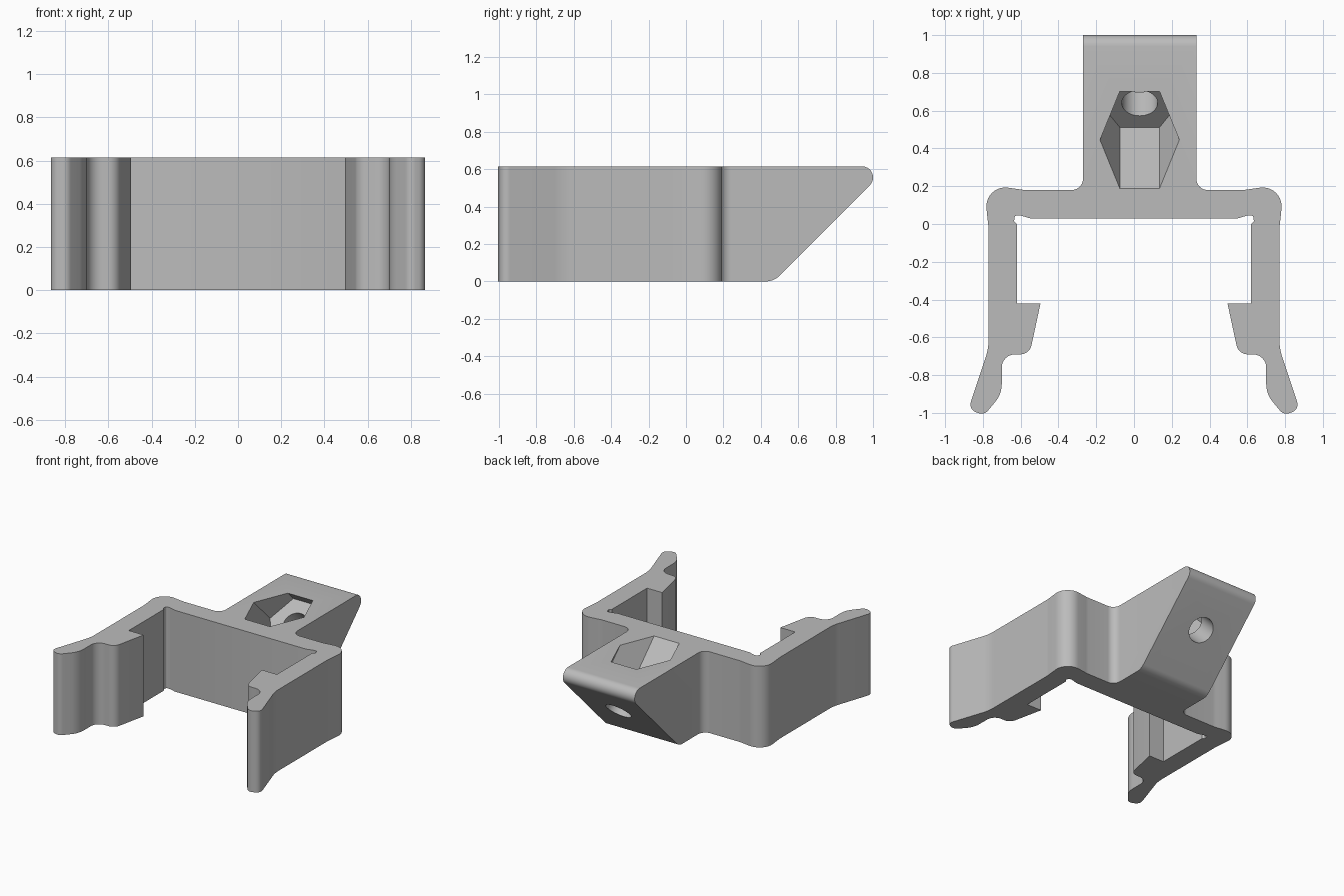
import bpy, bmesh, math
from mathutils import Matrix, Vector

default = bpy.data.objects.get("Cube")
if default:
    bpy.data.objects.remove(default, do_unlink=True)

HEIGHT = 0.615

grey = bpy.data.materials.new("plain grey")
grey.use_nodes = True
grey.diffuse_color = (0.5, 0.5, 0.5, 1)
grey.node_tree.nodes["Principled BSDF"].inputs["Base Color"].default_value = (0.5, 0.5, 0.5, 1)


def rounded(points, steps=10):
    """Polygon from (x, y, radius) corners, each corner replaced by an arc."""
    out = []
    for i, (x, y, r) in enumerate(points):
        p = Vector((x, y))
        if r == 0:
            out.append(p)
            continue
        a = (Vector(points[i - 1][:2]) - p).normalized()
        b = (Vector(points[(i + 1) % len(points)][:2]) - p).normalized()
        half = a.angle(b) / 2
        centre = p + (a + b).normalized() * r / math.sin(half)
        reach = r / math.tan(half)
        start, end = p + a * reach - centre, p + b * reach - centre
        sweep = start.angle_signed(end)
        for k in range(steps + 1):
            out.append(centre + Matrix.Rotation(-sweep * k / steps, 2) @ start)
    return out


def prism(name, outline, low, high, matrix=Matrix()):
    """Extrude a flat outline along local z, then place it."""
    bm = bmesh.new()
    face = bm.faces.new([bm.verts.new((p[0], p[1], low)) for p in outline])
    extruded = bmesh.ops.extrude_face_region(bm, geom=[face])["geom"]
    top = [v for v in extruded if isinstance(v, bmesh.types.BMVert)]
    bmesh.ops.translate(bm, verts=top, vec=(0, 0, high - low))
    bmesh.ops.recalc_face_normals(bm, faces=bm.faces)
    bm.transform(matrix)
    mesh = bpy.data.meshes.new(name)
    bm.to_mesh(mesh)
    bm.free()
    mesh.materials.append(grey)
    obj = bpy.data.objects.new(name, mesh)
    bpy.context.collection.objects.link(obj)
    return obj


def combine(target, cutter, operation):
    bpy.context.view_layer.objects.active = target
    mod = target.modifiers.new("cut", "BOOLEAN")
    mod.object, mod.operation, mod.solver = cutter, operation, "EXACT"
    bpy.ops.object.modifier_apply(modifier=mod.name)
    bpy.data.objects.remove(cutter, do_unlink=True)


# One arm of the clip: shoulder, outer wall, flared tip, hook, inner corner relief
arm = [
    (0.58, 0.18, 0.2), (0.795, 0.21, 0.1), (0.77, -0.02, 0.2),
    (0.77, -0.66, 0.3), (0.877, -0.982, 0.044), (0.793, -1.012, 0.044),
    (0.70, -0.90, 0.15), (0.70, -0.69, 0.07), (0.553, -0.69, 0.06),
    (0.495, -0.42, 0), (0.62, -0.42, 0), (0.62, 0, 0),
    (0.635, 0.015, 0), (0.63, 0.045, 0.012), (0.6, 0.045, 0.02), (0.55, 0.03, 0),
]
stem_right = [(0.33, 1.2, 0), (0.33, 0.18, 0.06)]
stem_left = [(-0.27, 0.18, 0.06), (-0.27, 1.2, 0)]
mirrored_arm = [(-x, y, r) for x, y, r in reversed(arm)]
clip = prism("clip_body", rounded(stem_right + arm + mirrored_arm + stem_left), -0.2, 0.9)

# Side silhouette with the sloped, rounded stem end
side = rounded([(-1.2, 0, 0), (0.47, 0, 0.1),
                (0.47 + HEIGHT, HEIGHT, 0.06), (-1.2, HEIGHT, 0)])
across = Matrix(((0, 0, 1, 0), (1, 0, 0, 0), (0, 1, 0, 0), (0, 0, 0, 1)))
combine(clip, prism("side_profile", side, -1, 1, across), "INTERSECT")


# Hexagonal nut pocket and bolt hole, square to the slope
def ring(radius, sides):
    return [(radius * math.cos(math.tau * i / sides), radius * math.sin(math.tau * i / sides))
            for i in range(sides)]


tilt = Matrix.Translation((0.03, 0.64, 0.42)) @ Matrix.Rotation(math.radians(45), 4, "X")
combine(clip, prism("nut_pocket", ring(0.21, 6), 0, 0.6, tilt), "DIFFERENCE")
combine(clip, prism("bolt_hole", ring(0.095, 40), -0.6, 0.1, tilt), "DIFFERENCE")

# Smooth the fillets, keep the edges crisp
bpy.ops.object.select_all(action="DESELECT")
clip.select_set(True)
bpy.context.view_layer.objects.active = clip
bpy.ops.object.shade_smooth_by_angle(angle=math.radians(30))
